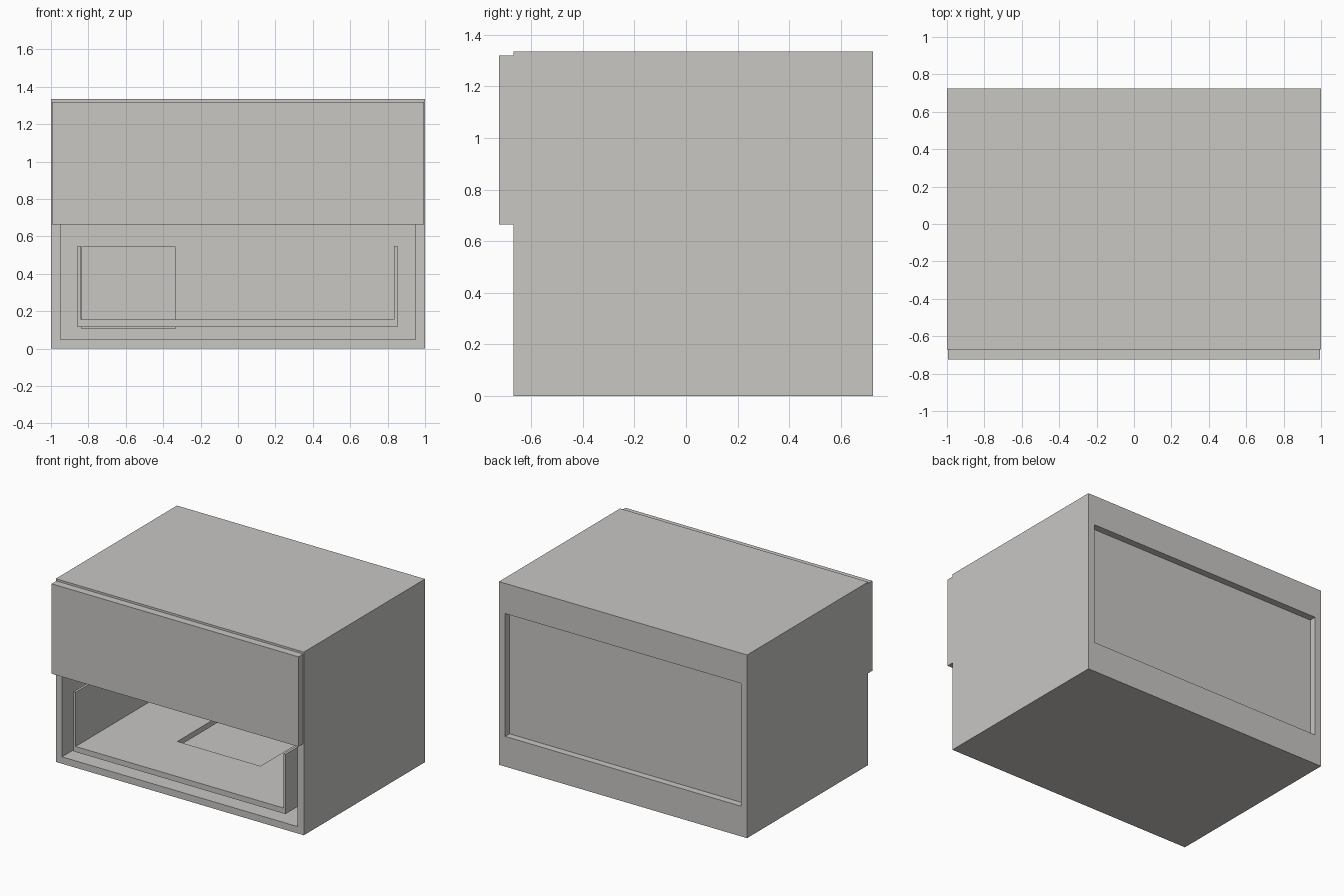
import bpy, bmesh

if "Cube" in bpy.data.objects:
    bpy.data.objects.remove(bpy.data.objects["Cube"])

mat = bpy.data.materials.new("warm_grey")
mat.diffuse_color = (0.58, 0.57, 0.55, 1)
mat.use_nodes = True
mat.node_tree.nodes["Principled BSDF"].inputs["Base Color"].default_value = mat.diffuse_color


def finish(name, bm):
    bmesh.ops.recalc_face_normals(bm, faces=bm.faces)
    mesh = bpy.data.meshes.new(name)
    bm.to_mesh(mesh)
    bm.free()
    mesh.materials.append(mat)
    obj = bpy.data.objects.new(name, mesh)
    bpy.context.collection.objects.link(obj)
    return obj


def extrude_faces(bm, faces, vec):
    """Give flat faces a thickness along vec."""
    res = bmesh.ops.extrude_face_region(bm, geom=faces, use_keep_orig=True)
    verts = [g for g in res["geom"] if isinstance(g, bmesh.types.BMVert)]
    bmesh.ops.translate(bm, verts=verts, vec=vec)


def box(name, x, y, z):
    bm = bmesh.new()
    bmesh.ops.create_cube(bm, size=1)
    for v in bm.verts:
        v.co = [r[0] if c < 0 else r[1] for c, r in zip(v.co, (x, y, z))]
    return finish(name, bm)


def prism(name, outline, vec):
    bm = bmesh.new()
    face = bm.faces.new([bm.verts.new(p) for p in outline])
    extrude_faces(bm, [face], vec)
    return finish(name, bm)


FRONT, BACK, TOP, T = -0.67, 0.725, 1.335, 0.05

# Carcass: rectangular tube open at front and back
bm = bmesh.new()
rings = []
for inset in (0, T):
    a, lo, hi = 1 - inset, inset, TOP - inset
    rings.append([bm.verts.new((x, FRONT, z))
                  for x, z in ((-a, lo), (a, lo), (a, hi), (-a, hi))])
outer, inner = rings
frame = [bm.faces.new((outer[i], outer[(i + 1) % 4], inner[(i + 1) % 4], inner[i]))
         for i in range(4)]
extrude_faces(bm, frame, (0, BACK - FRONT, 0))
finish("carcass", bm)

# Recessed back panel between two rails
IN = 1 - T
box("back_panel", (-IN, IN), (0.64, 0.675), (T, TOP - T))
box("lower_back_rail", (-IN, IN), (0.675, BACK), (T, 0.22))
box("upper_back_rail", (-IN, IN), (0.675, BACK), (1.115, TOP - T))

# Upper drawer front
box("drawer_front", (-0.995, 0.995), (-0.725, FRONT), (0.665, 1.32))

# Drawer boxes: floor notched at the rear centre, thin sides, rear plate
END = 0.55
for level, z in (("lower", 0.115), ("upper", 0.78)):
    notch = [(-0.84, FRONT), (0.835, FRONT), (0.835, END), (0.335, END),
             (0.335, -0.22), (-0.335, -0.22), (-0.335, END), (-0.84, END)]
    prism(level + "_drawer_floor", [(x, y, z) for x, y in notch], (0, 0, 0.04))
    box(level + "_drawer_left_side", (-0.857, -0.84), (FRONT, END), (z, z + 0.435))
    box(level + "_drawer_right_side", (0.835, 0.852), (FRONT, END), (z, z + 0.435))
    box(level + "_drawer_back", (-0.837, -0.335), (END, END + 0.02), (z - 0.01, z + 0.43))
